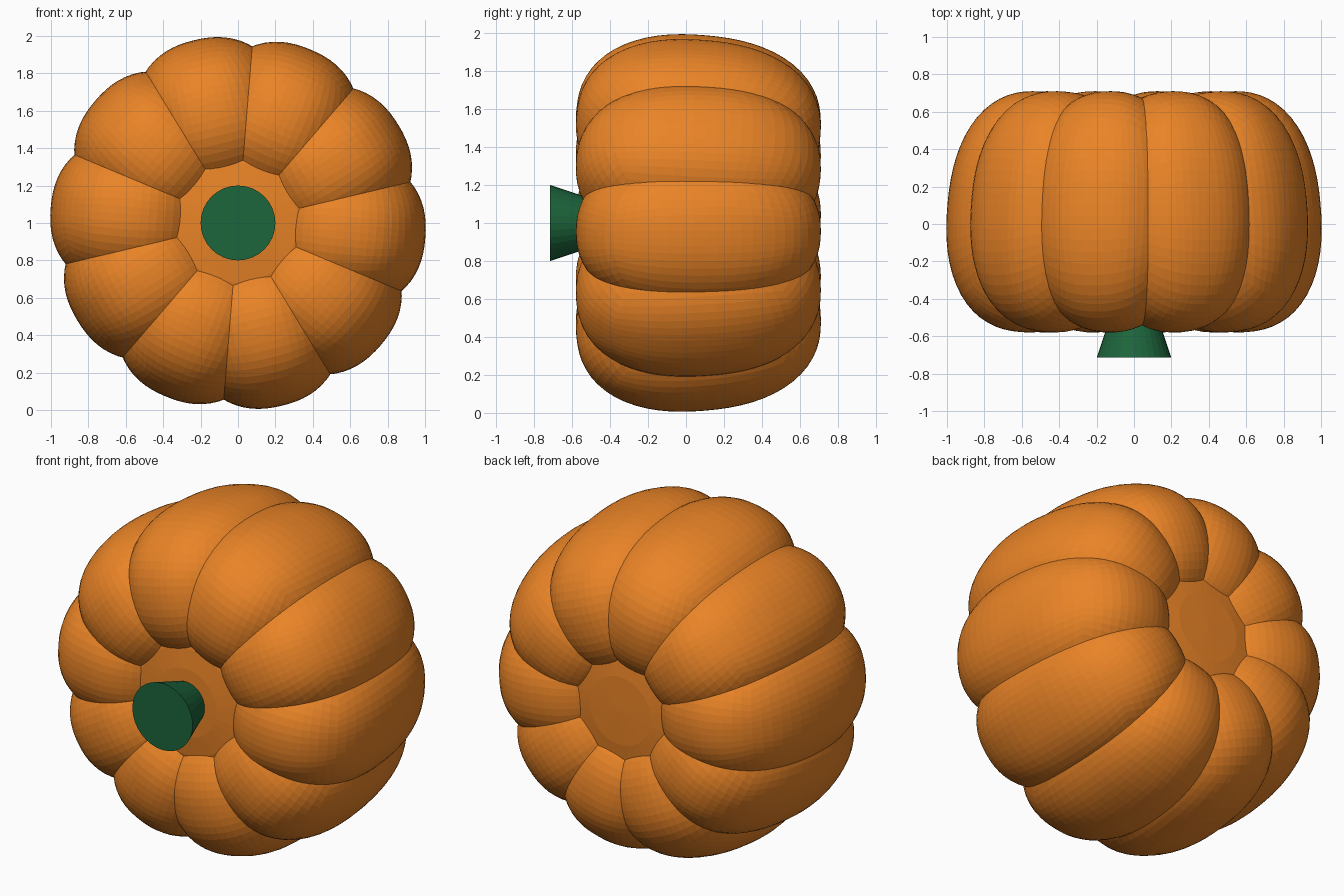
import bpy, bmesh, math
from mathutils import Matrix

if "Cube" in bpy.data.objects:
    bpy.data.objects.remove(bpy.data.objects["Cube"])

CENTRE = Matrix.Translation((0, 0.065, 1.0))


def material(name, rgb):
    m = bpy.data.materials.new(name)
    m.diffuse_color = (*rgb, 1)
    m.use_nodes = True
    m.node_tree.nodes["Principled BSDF"].inputs["Base Color"].default_value = m.diffuse_color
    return m


orange = material("orange_skin", (0.82, 0.23, 0.02))
green = material("green_stem", (0.012, 0.13, 0.045))


def add_object(name, mesh, mat):
    ob = bpy.data.objects.new(name, mesh)
    bpy.context.collection.objects.link(ob)
    if not mesh.materials:
        mesh.materials.append(mat)
    return ob


def to_mesh(bm, name):
    bmesh.ops.recalc_face_normals(bm, faces=bm.faces)
    mesh = bpy.data.meshes.new(name)
    bm.to_mesh(mesh)
    bm.free()
    return mesh


def lobe_mesh(half, power, cuts):
    # Cube grid rounded into a slightly boxy ellipsoid
    bm = bmesh.new()
    bmesh.ops.create_cube(bm, size=2)
    bmesh.ops.subdivide_edges(bm, edges=bm.edges[:], cuts=cuts, use_grid_fill=True)
    for v in bm.verts:
        u = [math.tan(c * math.pi / 4) for c in v.co]
        s = sum(abs(c) ** power for c in u) ** (-1 / power)
        v.co = [c * s * h for c, h in zip(u, half)]
    return to_mesh(bm, "lobe")


# Ten overlapping lobes around the y axis, each leaning outwards at the front
lobe = lobe_mesh((0.445, 0.645, 0.414), 2.3, 15)
for i in range(10):
    angle = math.radians(-4.6 + 36 * i)
    ob = add_object(f"lobe_{i + 1}", lobe, orange)
    ob.matrix_world = (CENTRE @ Matrix.Rotation(-angle, 4, 'Y')
                       @ Matrix.Translation((0.555, 0, 0))
                       @ Matrix.Rotation(math.radians(5), 4, 'Z'))

# Flattened core closing the middle at front and back
bm = bmesh.new()
bmesh.ops.create_uvsphere(bm, u_segments=32, v_segments=20, radius=1)
for v in bm.verts:
    r = math.hypot(v.co.x, v.co.y)
    k = 0.7 * r ** (2 / 3) / r if r > 1e-5 else 0
    h = math.copysign(0.565 * abs(v.co.z) ** (2 / 3), v.co.z)
    v.co = (v.co.x * k, v.co.y * k, h)
core = add_object("core", to_mesh(bm, "core"), orange)
core.matrix_world = CENTRE @ Matrix.Rotation(math.pi / 2, 4, 'X')

# Stem flaring towards the front
bm = bmesh.new()
bmesh.ops.create_cone(bm, cap_ends=True, segments=32, radius1=0.1, radius2=0.2, depth=0.3)
stem = add_object("stem", to_mesh(bm, "stem"), green)
stem.matrix_world = (Matrix.Translation((0, -0.565, 1.0))
                     @ Matrix.Rotation(math.pi / 2, 4, 'X'))
